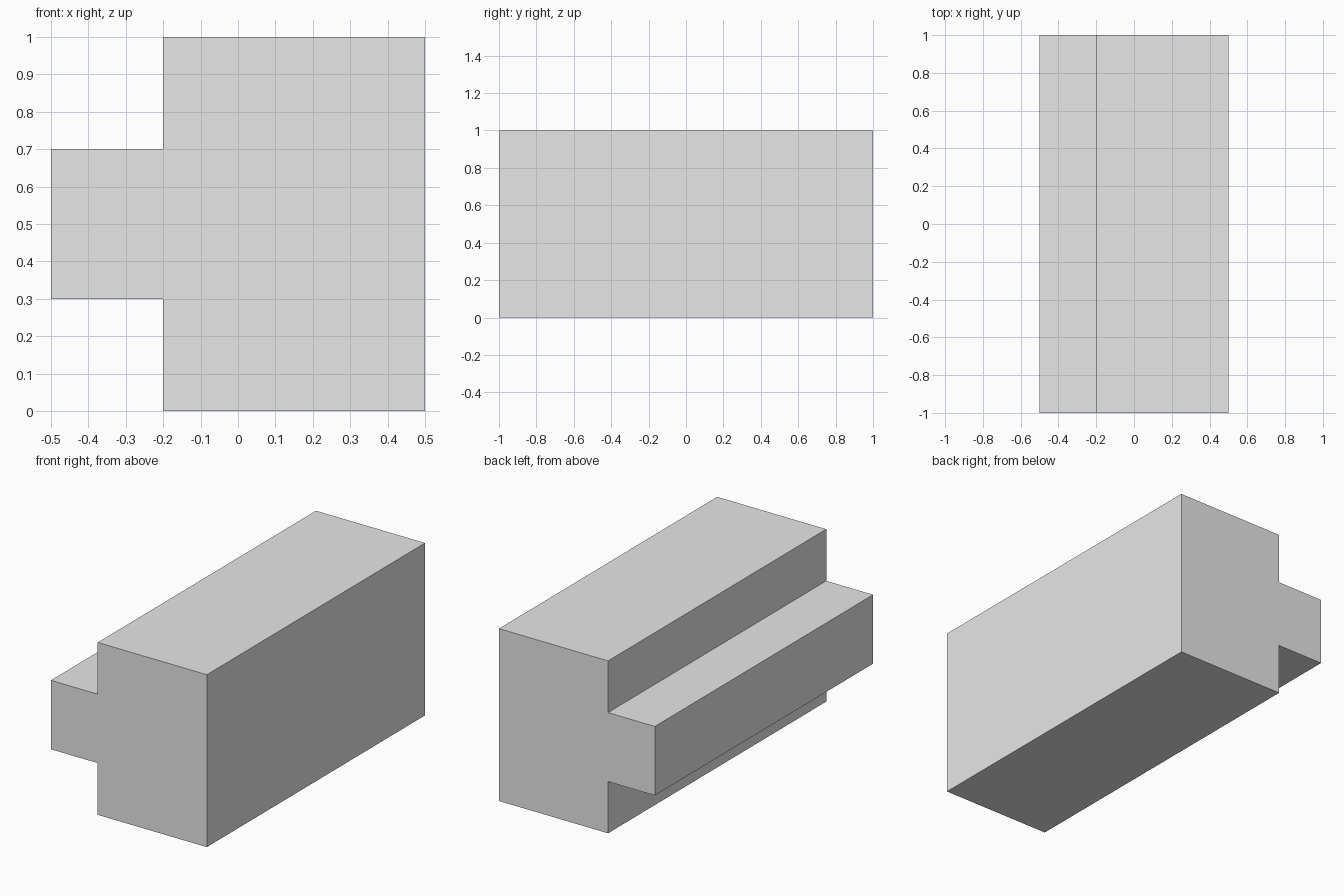
import bpy
import bmesh

default_cube = bpy.data.objects.get("Cube")
if default_cube:
    bpy.data.objects.remove(default_cube, do_unlink=True)

# Single plain grey material
GREY = (0.8, 0.8, 0.8, 1.0)
grey = bpy.data.materials.new("light_grey")
grey.use_nodes = True
grey.diffuse_color = GREY
grey.node_tree.nodes["Principled BSDF"].inputs["Base Color"].default_value = GREY


def extrude_profile(name, profile, y_front, y_back, material):
    """Extrude an x-z outline along y into a closed solid."""
    bm = bmesh.new()
    front = bm.faces.new([bm.verts.new((x, y_front, z)) for x, z in profile])
    extruded = bmesh.ops.extrude_face_region(bm, geom=[front], use_keep_orig=True)
    back_verts = [v for v in extruded["geom"] if isinstance(v, bmesh.types.BMVert)]
    bmesh.ops.translate(bm, verts=back_verts, vec=(0, y_back - y_front, 0))
    bmesh.ops.recalc_face_normals(bm, faces=bm.faces)
    mesh = bpy.data.meshes.new(name)
    bm.to_mesh(mesh)
    bm.free()
    mesh.materials.append(material)
    obj = bpy.data.objects.new(name, mesh)
    bpy.context.collection.objects.link(obj)
    return obj


# Block with a long tongue running along its right side
block_profile = [
    (0.5, 0), (0.5, 1), (-0.2, 1), (-0.2, 0.7),
    (-0.5, 0.7), (-0.5, 0.3), (-0.2, 0.3), (-0.2, 0),
]
extrude_profile("tongued_block", block_profile, -1, 1, grey)
